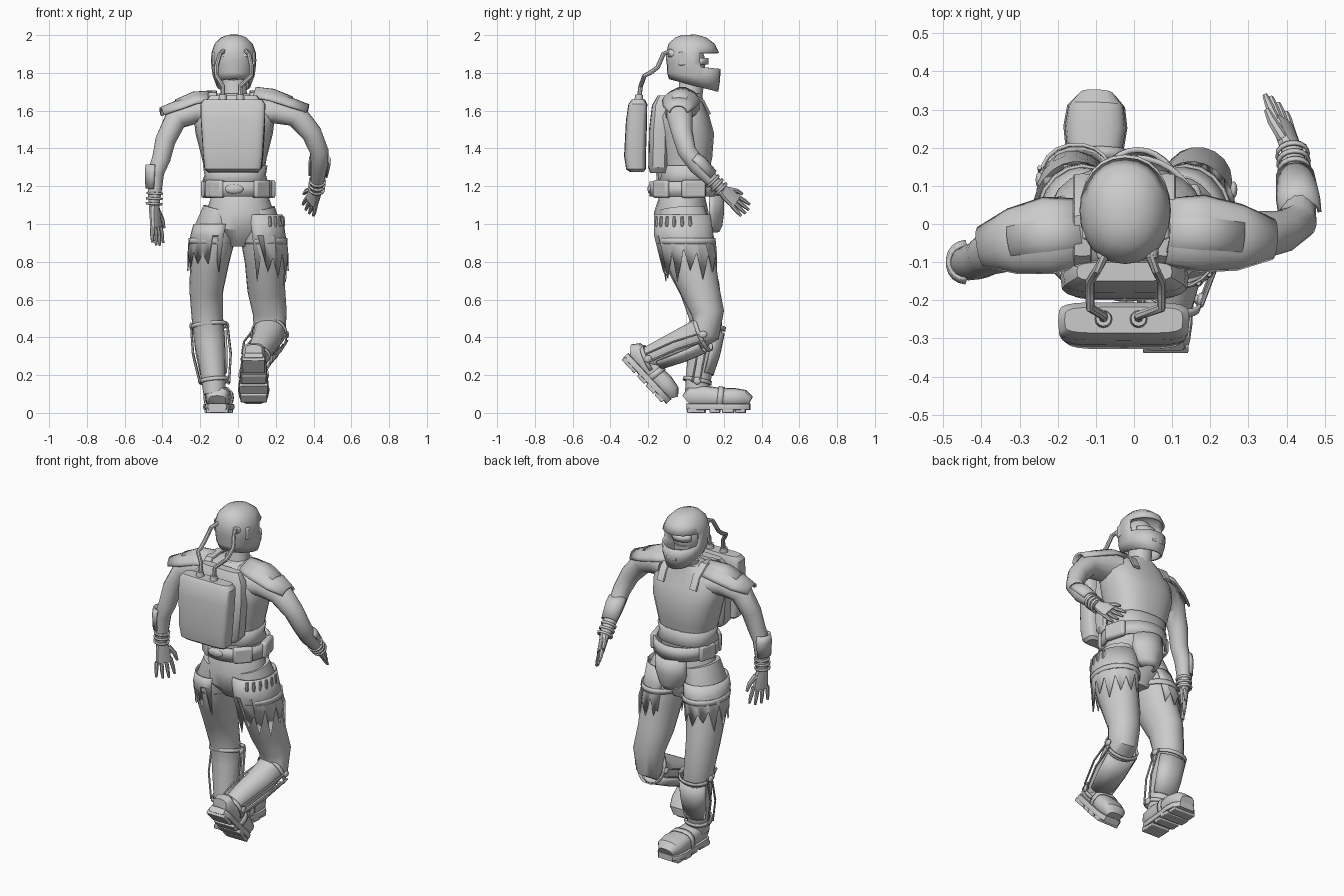
import bpy, bmesh, math, random
from mathutils import Vector, Matrix

random.seed(4)


def finish(name, bm, thick=0, bevel=0, mat=None):
    bmesh.ops.recalc_face_normals(bm, faces=bm.faces)
    me = bpy.data.meshes.new(name)
    bm.to_mesh(me)
    bm.free()
    ob = bpy.data.objects.new(name, me)
    bpy.context.collection.objects.link(ob)
    if mat:
        ob.matrix_world = mat
    if thick:
        m = ob.modifiers.new("thickness", 'SOLIDIFY')
        m.thickness, m.offset = thick, 0
    if bevel:
        m = ob.modifiers.new("bevel", 'BEVEL')
        m.width, m.segments = bevel, 2
    return ob


def loft(name, rings, n=16, p=2.0, ref=(1, 0, 0), flat=False, arc=None, caps=(1, 1),
         skip=None, jag=0, thick=0, mat=None):
    """Skin through rings (x, y, z, half_a, half_b[, tilt]); arc=(centre, half) in degrees leaves it open."""
    bm, rows = bmesh.new(), []
    pts = [Vector(r[:3]) for r in rings]
    for i, r in enumerate(rings):
        t = pts[min(i + 1, len(pts) - 1)] - pts[max(i - 1, 0)]
        t = Vector((0, 0, 1)) if flat else t.normalized()
        u = Vector(ref)
        u = (u - t * u.dot(t)).normalized()
        v = t.cross(u)
        tilt = r[5] if len(r) > 5 else 0
        row = []
        for j in range(n):
            if arc:
                a = math.radians(arc[0] - arc[1] + 2 * arc[1] * j / (n - 1))
            else:
                a = 2 * math.pi * j / n
            c, s = math.cos(a), math.sin(a)
            ca = math.copysign(abs(c) ** (2 / p), c) * r[3]
            sb = math.copysign(abs(s) ** (2 / p), s) * r[4]
            q = pts[i] + u * ca + v * sb + t * (tilt * sb)
            if jag and i == len(rings) - 1:
                q.z += (jag if j % 2 else -jag) * random.uniform(.3, 1.4)
            row.append(bm.verts.new(q))
        rows.append(row)
    for i in range(len(rows) - 1):
        for j in range(n - 1 if arc else n):
            if not (skip and skip(i, j)):
                k = (j + 1) % n
                bm.faces.new((rows[i][j], rows[i][k], rows[i + 1][k], rows[i + 1][j]))
    if not arc:
        if caps[0]:
            bm.faces.new(rows[0])
        if caps[1]:
            bm.faces.new(rows[-1])
    return finish(name, bm, thick, 0, mat)


def tube(name, path, r, n=8):
    return loft(name, [(*q, r, r) for q in path], n)


def box(name, loc, size, rot=0, bevel=.01, mat=None):
    bm = bmesh.new()
    bmesh.ops.create_cube(bm, size=1, matrix=Matrix.Translation(loc) @ Matrix.Rotation(rot, 4, 'Z')
                          @ Matrix.Diagonal((*size, 1)))
    return finish(name, bm, 0, bevel, mat)


def ball(name, loc, size):
    bm = bmesh.new()
    bmesh.ops.create_uvsphere(bm, u_segments=16, v_segments=10, radius=1,
                              matrix=Matrix.Translation(loc) @ Matrix.Diagonal((*size, 1)))
    return finish(name, bm)


def hand(name, wrist, d, s, size=1):
    d = Vector(d).normalized()
    s = Vector(s)
    s = (s - d * s.dot(d)).normalized()
    w = Vector(wrist)
    at = lambda a, b: w + (d * a + s * b) * size
    loft(name + "_palm", [(*at(0, 0), .03, .026), (*at(.04, .002), .042, .022), (*at(.1, 0), .046, .018)],
         10, 2.5, s)
    for k, ln in enumerate((.075, .09, .095, .085)):
        b = -.034 + .023 * k
        loft(f"{name}_finger_{k}", [(*at(.09, b), .012, .013), (*at(.09 + ln * .6, b * 1.25), .011, .011),
                                    (*at(.09 + ln, b * 1.35), .007, .007)], 7, 2, s)
    loft(name + "_thumb", [(*at(.03, .03), .015, .015), (*at(.075, .06), .013, .013),
                           (*at(.11, .068), .008, .008)], 7, 2, s)


# torso, pelvis and neck
loft("torso", [(0, -.01, 1.12, .14, .11), (-.015, 0, 1.24, .15, .115), (-.02, 0, 1.35, .172, .14),
               (-.02, 0, 1.48, .205, .15), (-.02, -.015, 1.57, .215, .14), (-.02, -.015, 1.64, .18, .11),
               (-.02, .01, 1.69, .09, .075)], 22, 2.5, flat=True)
loft("shirt_hem", [(-.015, 0, 1.225, .168, .14), (-.015, 0, 1.26, .158, .125), (-.015, 0, 1.31, .166, .135)],
     22, 2.4, flat=True, caps=(0, 0), thick=.01)
loft("pelvis", [(.01, -.02, 1.15, .15, .12), (.01, -.025, 1.06, .18, .145), (0, -.02, .97, .195, .14),
                (0, 0, .88, .09, .08)], 20, flat=True)
loft("neck", [(-.02, .01, 1.62, .085, .075), (-.02, .025, 1.7, .066, .066), (-.022, .035, 1.82, .065, .07)], 14)

# helmet with open visor, and the recessed face inside it
loft("helmet", [(-.023, .04, 1.735, .085, .125, -.27), (-.023, .04, 1.785, .105, .135, -.15),
                (-.023, .04, 1.835, .112, .136, -.1), (-.023, .035, 1.865, .114, .134),
                (-.023, .035, 1.905, .112, .134), (-.023, .03, 1.95, .096, .118),
                (-.023, .025, 1.982, .065, .08), (-.023, .02, 1.996, .028, .035)], 24, 2.15,
     flat=True, caps=(0, 1), thick=.012, skip=lambda i, j: i in (2, 3) and 1 <= j <= 10)
ball("head", (-.023, .015, 1.85), (.085, .088, .11))
loft("goggles", [(-.023, .03, 1.845, .07, .082), (-.023, .03, 1.88, .07, .082)], 10, flat=True, arc=(90, 60), thick=.014)
box("chin_vent", (-.023, .172, 1.765), (.07, .015, .02), bevel=.004)
for s in (-1, 1):
    box(f"helmet_side_vent_{s}", (-.023 + s * .106, -.02, 1.875), (.016, .04, .07), bevel=.006)

# backpack, padded back plate, breathing hoses and shoulder straps
loft("backpack", [(-.027, -.262, 1.275, .135, .035), (-.027, -.265, 1.29, .15, .052), (-.027, -.27, 1.36, .158, .058),
                  (-.027, -.262, 1.55, .17, .056), (-.027, -.255, 1.635, .172, .05),
                  (-.027, -.252, 1.66, .155, .034)], 24, 5, flat=True)
loft("back_plate", [(-.025, -.145, 1.27, .13, .045), (-.025, -.145, 1.3, .155, .055),
                    (-.025, -.14, 1.5, .168, .056), (-.025, -.135, 1.63, .16, .045),
                    (-.025, -.125, 1.68, .125, .025)], 20, 4, flat=True)
for k, (x0, x1, x2) in enumerate(((-.077, -.115, -.08), (.042, .072, .012))):
    tube(f"hose_{k}", [(x0, -.04, 1.905), (x0, -.085, 1.915), ((x0 + x1) / 2, -.12, 1.9), (x1, -.15, 1.83),
                       (x1, -.19, 1.8), (x1, -.22, 1.785), (x2, -.24, 1.73), (x2, -.25, 1.65)], .012)
    loft(f"hose_helmet_port_{k}", [(x0, -.05, 1.9, .024, .024), (x0, -.09, 1.905, .02, .02)], 12)
    loft(f"hose_pack_port_{k}", [(x2, -.25, 1.645, .025, .025), (x2, -.248, 1.685, .02, .02)], 12)
for s in (-1, 1):
    x = -.025 + s * .11
    loft(f"harness_strap_{s}", [(x, -.14, 1.62, .025, .008), (x, -.08, 1.69, .025, .008), (x, .02, 1.7, .025, .008),
                                (x, .09, 1.65, .025, .008), (x, .125, 1.58, .025, .008)], 8, 4)

# arms, layered shoulder pads, gauntlets and hands
ARMS = {
    "left": dict(arm=[(-.16, -.02, 1.59, .1, .07), (-.24, -.03, 1.595, .085, .07), (-.33, -.055, 1.555, .07, .062),
                      (-.385, -.08, 1.44, .056, .055), (-.405, -.095, 1.35, .05, .05), (-.435, -.1, 1.27, .048, .045),
                      (-.445, -.1, 1.1, .033, .03)],
                 pad=[(-.13, -.02, 1.63, .085, .065), (-.22, -.03, 1.615, .1, .075), (-.31, -.045, 1.585, .085, .065),
                      (-.395, -.06, 1.56, .05, .055)],
                 ang=-90, wrist=(-.445, -.1, 1.1), d=(.1, .05, -1), s=(.5, .85, 0)),
    "right": dict(arm=[(.13, -.02, 1.6, .1, .07), (.2, -.025, 1.605, .085, .07), (.31, -.035, 1.575, .07, .062),
                       (.39, -.02, 1.48, .056, .055), (.43, .005, 1.385, .05, .05), (.43, .06, 1.31, .048, .046),
                       (.415, .19, 1.18, .03, .03)],
                  pad=[(.08, -.02, 1.65, .085, .065), (.17, -.025, 1.63, .1, .075), (.27, -.035, 1.6, .085, .065),
                       (.36, -.04, 1.575, .05, .055)],
                  ang=90, wrist=(.415, .19, 1.18), d=(-.25, .72, -.62), s=(-.556, .44, .645)),
}
for side, A in ARMS.items():
    loft(side + "_arm", A["arm"], 14, ref=(0, 1, 0) if side == "left" else (.3, 1, .5))
    loft(side + "_shoulder_pad", A["pad"], 11, 2.2, (0, 1, 0), arc=(A["ang"], 75), thick=.012)
    loft(side + "_shoulder_pad_upper", [(x, y, z + .008, a * .7, b) for x, y, z, a, b in A["pad"][:3]], 9, 2.2,
         (0, 1, 0), arc=(A["ang"], 60), thick=.01)
    e, w = Vector(A["arm"][-2][:3]), Vector(A["arm"][-1][:3])
    loft(side + "_gauntlet", [(*e.lerp(w, -.25), .045, .053), (*e.lerp(w, 0), .054, .054), (*e.lerp(w, .5), .046, .046)],
         10, 2.2, (0, 1, 0), arc=(A["ang"] if side == "left" else 0, 85), thick=.01)
    for k in (.6, .76, .92):
        loft(f"{side}_wrist_band_{k}", [(*e.lerp(w, k), .042, .042), (*e.lerp(w, k + .07), .04, .04)], 14,
             ref=(0, 1, 0), caps=(0, 0), thick=.008)
    hand(side + "_hand", A["wrist"], A["d"], A["s"], 1.18 if side == "left" else 1)

# belt, pouches, buckle and hanging front flap
loft("belt", [(0, -.005, 1.145, .175, .18), (0, -.005, 1.225, .175, .18)], 32, flat=True, caps=(0, 0), thick=.014)
for k, (deg, w) in enumerate(((-130, .09), (-45, .11), (15, .13), (165, .11), (215, .08))):
    a = math.radians(deg)
    box(f"belt_pouch_{k}", (.172 * math.cos(a), -.005 + .175 * math.sin(a), 1.185), (w, .04, .095), a + math.pi / 2, .014)
ball("belt_buckle", (-.02, -.188, 1.185), (.05, .016, .026))
loft("front_flap", [(.01, .03, 1.15, .12, .165), (.01, .03, 1.06, .125, .165), (.01, .04, .99, .09, .145),
                    (.01, .05, .96, .05, .12)], 11, flat=True, arc=(90, 55), thick=.014)

# legs with torn over-trousers hanging on the outer side, and thigh straps
LEGS = {
    "left": [(-.095, -.02, 1.08, .09, .12), (-.125, -.015, .95, .115, .148), (-.15, .02, .8, .103, .13),
             (-.168, .075, .65, .09, .108), (-.162, .105, .5, .083, .088), (-.15, .105, .38, .082, .085),
             (-.135, .075, .25, .07, .072), (-.125, .055, .1, .058, .062)],
    "right": [(.105, -.02, 1.08, .09, .12), (.125, -.01, .95, .115, .148), (.142, .03, .8, .106, .13),
              (.15, .075, .65, .1, .105), (.168, .115, .53, .09, .088), (.168, .105, .44, .085, .085),
              (.15, .01, .385, .078, .08), (.115, -.12, .325, .066, .07), (.092, -.23, .275, .055, .06)],
}
for side, L in LEGS.items():
    loft(side + "_leg", L, 18)
    s = -1 if side == "left" else 1
    top, drop, jag = (1.0, .82, .06) if s < 0 else (1.05, .78, .07)
    loft(side + "_torn_trouser", [(s * .115, -.02, top, .118, .146), (s * .127, -.012, .94, .122, .155),
                                  (s * .15, .022, drop, .116, .14)], 17, flat=True, arc=(0 if s > 0 else 180, 115),
         jag=jag, thick=.006)
    loft(f"{side}_thigh_strap", [(s * .135, 0, .925, .122, .152), (s * .137, .003, .895, .122, .152)],
         20, flat=True, caps=(0, 0), thick=.008)
for k in range(6):
    a = math.radians(-65 + k * 16)
    x, y = .117 + .122 * math.cos(a), -.018 + .15 * math.sin(a)
    loft(f"hip_cartridge_{k}", [(x, y, .985, .007, .007), (x, y, 1, .011, .011), (x, y, 1.04, .007, .007)], 8)

# shin guards and knee-to-ankle braces: knee, ankle, outward front direction
for side, knee, ankle, fr in (("left", (-.152, .115, .46), (-.125, .06, .17), (0, .95, .25)),
                              ("right", (.165, .09, .415), (.1, -.2, .285), (0, .35, -.94))):
    K, A, F = Vector(knee), Vector(ankle), Vector(fr)
    R = Vector((1, 0, 0))
    loft(side + "_shin_guard", [(*K.lerp(A, .08), .087, .09), (*K.lerp(A, .45), .084, .088), (*K.lerp(A, .85), .07, .073)],
         11, 2.4, arc=(-90, 70), thick=.012)
    for tag, c, r in (("knee", K, .094), ("ankle", A, .074)):
        q = (A - K).normalized() * .01
        loft(f"{side}_{tag}_cuff", [(*(c - q), r, r), (*(c + q), r, r)], 18, 2.2, caps=(0, 0), thick=.008)
    for s in (-1, 1):
        for f in (-.03, .015):
            tube(f"{side}_brace_rod_{s}_{f}", [K + R * s * .096 + F * (f + .02), K.lerp(A, .5) + R * s * .1 + F * f,
                                               A + R * s * .078 + F * f], .006, 6)
        ball(f"{side}_knee_joint_{s}", K + R * s * .096, (.01, .022, .018))
        ball(f"{side}_ankle_joint_{s}", A + R * s * .076, (.01, .02, .02))

# heavy boots, modelled toe along +y and then placed
BOOT = [(0, .045, .1), (.02, .06, .135), (.08, .066, .145), (.14, .068, .138), (.19, .072, .13), (.25, .08, .132),
        (.305, .072, .122), (.335, .045, .09)]
for side, M in (("left", Matrix.Translation((-.11, .004, 0)) @ Matrix.Rotation(math.radians(-2), 4, 'Z')),
                ("right", Matrix.Translation((.083, -.343, .283)) @ Matrix.Rotation(math.radians(-47), 4, 'X'))):
    loft(side + "_boot", [(0, y, (h + .03) / 2, w, (h - .03) / 2) for y, w, h in BOOT], 16, 2.7, mat=M)
    loft(side + "_boot_sole", [(0, y, .032, w + .004, .018) for y, w, h in BOOT], 12, 6, mat=M)
    for k, (y, l, w) in enumerate(((.052, .095, .12), (.15, .055, .13), (.22, .06, .15), (.285, .055, .14))):
        box(f"{side}_boot_lug_{k}", (0, y, .013), (w, l, .026), 0, .004, M)
    loft(side + "_boot_strap", [(0, .165, .083, .074, .056), (0, .195, .08, .077, .054)], 14, 2.7,
         caps=(0, 0), thick=.008, mat=M)

# smooth shading with crisp edges
for ob in bpy.context.scene.objects:
    ob.select_set(True)
    bpy.context.view_layer.objects.active = ob
bpy.ops.object.shade_smooth_by_angle(angle=math.radians(35))
